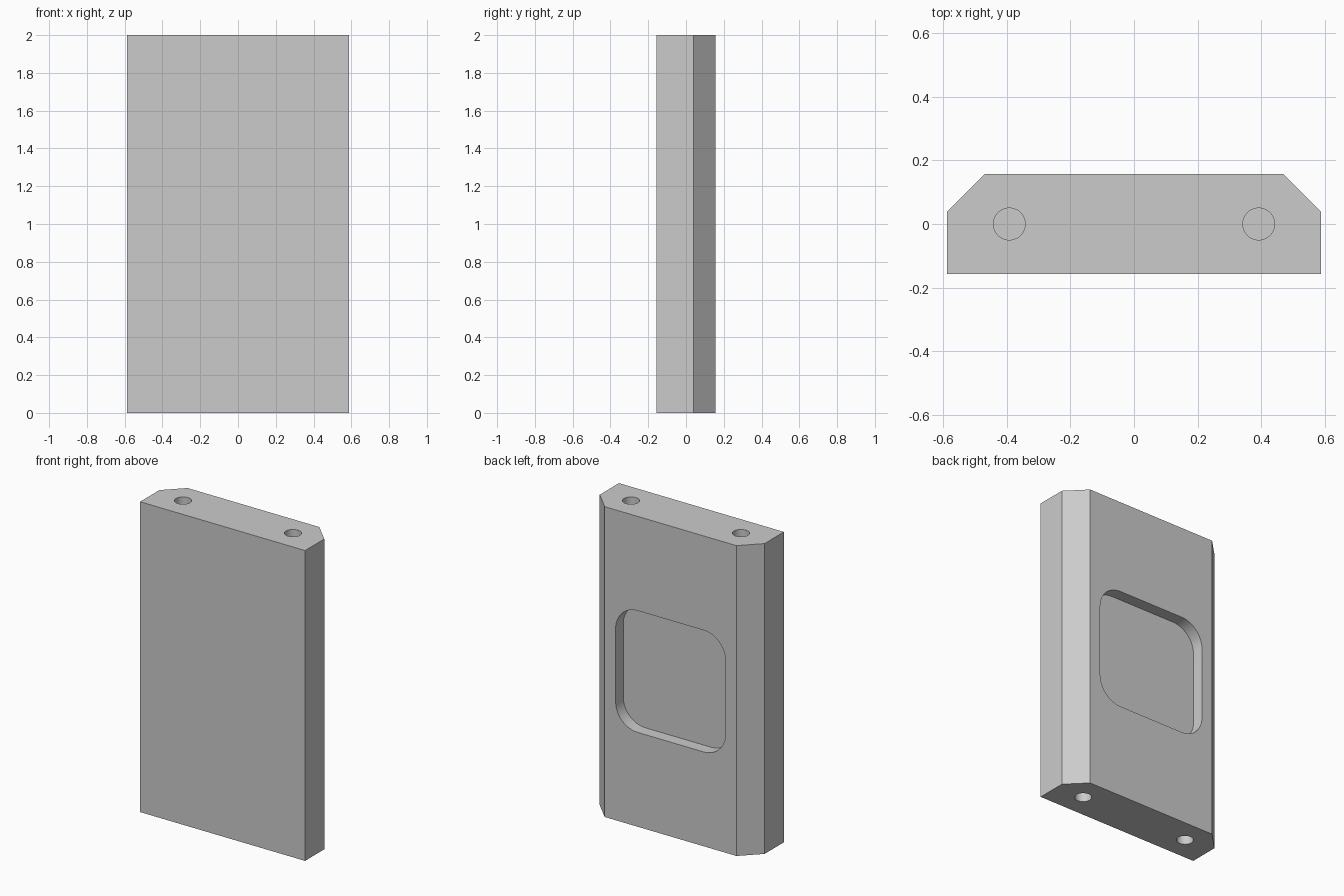
import bpy
import bmesh
import math

if "Cube" in bpy.data.objects:
    bpy.data.objects.remove(bpy.data.objects["Cube"], do_unlink=True)

WIDTH, DEPTH, HEIGHT = 1.176, 0.314, 2.0
CHAMFER = 0.118
POCKET, POCKET_RADIUS, POCKET_DEPTH = 0.784, 0.157, 0.078
HOLE_X, HOLE_RADIUS, HOLE_DEPTH = 0.392, 0.05, 0.39

grey = bpy.data.materials.new("light_grey")
grey.use_nodes = True
colour = (0.6, 0.6, 0.6, 1)
grey.diffuse_color = colour
grey.node_tree.nodes["Principled BSDF"].inputs["Base Color"].default_value = colour


def prism(name, points, direction):
    """Extrude a flat outline along a direction."""
    bm = bmesh.new()
    face = bm.faces.new([bm.verts.new(p) for p in points])
    result = bmesh.ops.extrude_face_region(bm, geom=[face])
    top = [g for g in result["geom"] if isinstance(g, bmesh.types.BMVert)]
    bmesh.ops.translate(bm, verts=top, vec=direction)
    bmesh.ops.recalc_face_normals(bm, faces=bm.faces)
    mesh = bpy.data.meshes.new(name)
    bm.to_mesh(mesh)
    bm.free()
    mesh.materials.append(grey)
    obj = bpy.data.objects.new(name, mesh)
    bpy.context.collection.objects.link(obj)
    return obj


def arc(cx, cy, radius, start, sweep, steps):
    angles = [start + sweep * i / steps for i in range(steps + 1)]
    return [(cx + radius * math.cos(a), cy + radius * math.sin(a)) for a in angles]


# Block with chamfered rear edges
w, d = WIDTH / 2, DEPTH / 2
outline = [(-w, -d), (w, -d), (w, d - CHAMFER), (w - CHAMFER, d),
           (CHAMFER - w, d), (-w, d - CHAMFER)]
body = prism("body", [(x, y, 0) for x, y in outline], (0, 0, HEIGHT))

# Rounded square pocket in the back
inner = POCKET / 2 - POCKET_RADIUS
rounded = []
for i, (sx, sz) in enumerate([(1, 1), (-1, 1), (-1, -1), (1, -1)]):
    rounded += arc(sx * inner, HEIGHT / 2 + sz * inner, POCKET_RADIUS,
                   i * math.pi / 2, math.pi / 2, 12)
cutters = [prism("pocket_cutter", [(x, d - POCKET_DEPTH, z) for x, z in rounded],
                 (0, POCKET_DEPTH + 0.1, 0))]

# Blind holes in the top and bottom ends
for side in (-1, 1):
    circle = arc(side * HOLE_X, 0, HOLE_RADIUS, 0, math.tau, 48)[:-1]
    for label, z in (("bottom", -0.1), ("top", HEIGHT - HOLE_DEPTH)):
        cutters.append(prism(f"{label}_hole_cutter", [(x, y, z) for x, y in circle],
                             (0, 0, HOLE_DEPTH + 0.1)))

# Cut and apply
bpy.ops.object.select_all(action="DESELECT")
bpy.context.view_layer.objects.active = body
body.select_set(True)
for cutter in cutters:
    cutter.hide_render = True
    cut = body.modifiers.new(cutter.name, "BOOLEAN")
    cut.operation = "DIFFERENCE"
    cut.solver = "EXACT"
    cut.object = cutter
    bpy.ops.object.modifier_apply(modifier=cut.name)
for cutter in cutters:
    bpy.data.objects.remove(cutter, do_unlink=True)

bpy.ops.object.shade_smooth_by_angle(angle=math.radians(30))
